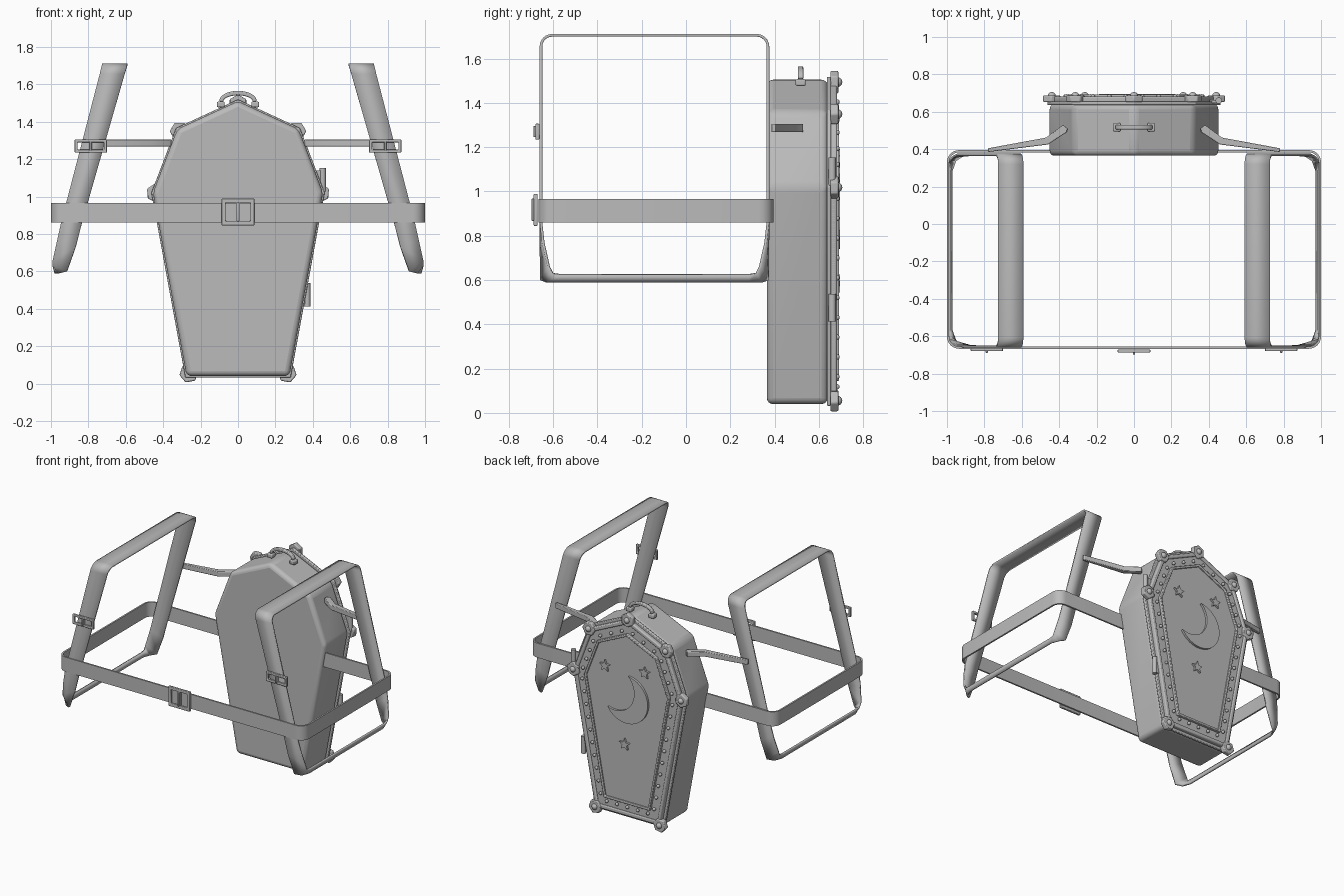
import bpy, bmesh, math
from mathutils import Vector, Matrix

if "Cube" in bpy.data.objects:
    bpy.data.objects.remove(bpy.data.objects["Cube"], do_unlink=True)

grey = bpy.data.materials.new("plain_grey")
grey.use_nodes = True
COLOUR = (0.5, 0.5, 0.5, 1)
grey.diffuse_color = COLOUR
grey.node_tree.nodes["Principled BSDF"].inputs["Base Color"].default_value = COLOUR


def finish(name, bm, bevel=0, segments=2, thickness=0):
    bmesh.ops.recalc_face_normals(bm, faces=bm.faces)
    mesh = bpy.data.meshes.new(name)
    bm.to_mesh(mesh)
    bm.free()
    mesh.materials.append(grey)
    ob = bpy.data.objects.new(name, mesh)
    bpy.context.collection.objects.link(ob)
    if thickness:
        mod = ob.modifiers.new("thickness", 'SOLIDIFY')
        mod.thickness, mod.offset = thickness, 0
    if bevel:
        mod = ob.modifiers.new("bevel", 'BEVEL')
        mod.width, mod.segments, mod.limit_method = bevel, segments, 'ANGLE'
    bpy.ops.object.select_all(action='DESELECT')
    ob.select_set(True)
    bpy.context.view_layer.objects.active = ob
    bpy.ops.object.shade_smooth_by_angle(angle=math.radians(35))
    return ob


def prism(name, outline, lo, hi, hole=None, bevel=0, segments=2, flat=False):
    """Extrude an (x, z) outline along y, or an (x, y) outline along z if flat."""
    bm = bmesh.new()

    def loop(points, d):
        return [bm.verts.new((p[0], p[1], d) if flat else (p[0], d, p[1])) for p in points]

    def bridge(a, b):
        for i in range(len(a)):
            j = (i + 1) % len(a)
            bm.faces.new((a[i], a[j], b[j], b[i]))
    a, b = loop(outline, lo), loop(outline, hi)
    bridge(a, b)
    if hole:
        c, d = loop(hole, lo), loop(hole, hi)
        for pair in ((c, d), (a, c), (b, d)):
            bridge(*pair)
    else:
        bm.faces.new(a)
        bm.faces.new(b)
    return finish(name, bm, bevel, segments)


def rect(cx, cz, w, h):
    return [(cx - w / 2, cz - h / 2), (cx + w / 2, cz - h / 2),
            (cx + w / 2, cz + h / 2), (cx - w / 2, cz + h / 2)]


def inset(points, d):
    """Move every edge of a counter-clockwise outline inward by d."""
    result = []
    for i, p in enumerate(points):
        p = Vector(p)
        e1 = (p - Vector(points[i - 1])).normalized()
        e2 = (Vector(points[(i + 1) % len(points)]) - p).normalized()
        n1, n2 = Vector((-e1.y, e1.x)), Vector((-e2.y, e2.x))
        result.append(p + (n1 + n2) * d / (1 + n1.dot(n2)))
    return result


def circle(cx, cz, r, n, start=0.0, sweep=math.tau):
    return [(cx + r * math.cos(start + sweep * i / n), cz + r * math.sin(start + sweep * i / n))
            for i in range(n)]


def domes(name, centres, y, r):
    bm = bmesh.new()
    for x, z in centres:
        bmesh.ops.create_uvsphere(bm, u_segments=12, v_segments=8, radius=r,
                                  matrix=Matrix.Translation((x, y, z)))
    return finish(name, bm)


# Coffin case
half = [(0.275, 0.04), (0.455, 1.02), (0.325, 1.36)]
coffin = half + [(0, 1.51)] + [(-x, z) for x, z in reversed(half)]
prism("case_body", coffin, 0.365, 0.64, bevel=0.028, segments=4)

# Lid: flange, rounded rim, rivet band and framed panel
prism("lid_flange", inset(coffin, -0.008), 0.636, 0.655, bevel=0.005)
prism("lid_plate", inset(coffin, 0.012), 0.65, 0.672)
prism("lid_rim", inset(coffin, 0.012), 0.65, 0.683, inset(coffin, 0.042), bevel=0.008)
prism("panel_frame", inset(coffin, 0.105), 0.668, 0.692, inset(coffin, 0.122), bevel=0.004)
prism("lid_panel", inset(coffin, 0.12), 0.665, 0.68)

# Rivets around the band
row = inset(coffin, 0.078)
spots = []
for i, p in enumerate(row):
    q = row[(i + 1) % len(row)]
    n = max(2, round((q - p).length / 0.088))
    spots += [p.lerp(q, (k + 0.5) / n) for k in range(n)]
domes("band_rivets", spots, 0.682, 0.012)

# Hexagonal corner plates with domed bolts
corners = inset(coffin, 0.015)
for p in corners:
    aim = math.atan2(p.y - 0.8, p.x)
    prism("corner_plate", circle(p.x, p.y, 0.052, 6, aim), 0.652, 0.688, bevel=0.006)
domes("corner_bolts", corners, 0.684, 0.022)

# Crescent and stars in relief
aim = math.radians(32)
spread = math.radians(63)
tip = Vector((0.175 * math.cos(spread), 0.175 * math.sin(spread)))
cut_x = 0.11
cut_r = math.hypot(tip.x - cut_x, tip.y)
a2 = math.atan2(tip.y, tip.x - cut_x)
moon = circle(0, 0, 0.175, 28, spread, math.tau - 2 * spread)
moon += circle(cut_x, 0, cut_r, 20, -a2, -(math.tau - 2 * a2))
ca, sa = math.cos(aim), math.sin(aim)
prism("crescent", [(x * ca - z * sa, 0.915 + x * sa + z * ca) for x, z in moon], 0.67, 0.696)
for cx, cz in ((0.178, 1.115), (-0.144, 1.147), (0.017, 0.58)):
    star = [(cx + r * math.sin(k * math.pi / 5), cz + r * math.cos(k * math.pi / 5))
            for k in range(10) for r in [0.02 if k % 2 else 0.044]]
    prism("star", star, 0.67, 0.695)

# Hinges on the left side
for x, z in ((0.453, 1.09), (0.37, 0.475)):
    prism("hinge_pin", circle(x, 0.66, 0.017, 14), z - 0.063, z + 0.063, flat=True)
    prism("hinge_leaf", rect(x - 0.025, z, 0.05, 0.1), 0.648, 0.662)

# Carry handle
arch = circle(0, 1.495, 0.088, 16, 0, math.pi * 16 / 15)
prism("handle_arch", [(x, 1.51 + (z - 1.495) * 0.55) for x, z in
                      circle(0, 1.495, 0.1, 17, 0, math.pi * 17 / 16)]
      + [(x, 1.505 + (z - 1.495) * 0.45) for x, z in
         circle(0, 1.495, 0.08, 17, math.pi, -math.pi * 17 / 16)],
      0.505, 0.53, bevel=0.006)
for s in (-1, 1):
    prism("handle_lug", rect(s * 0.092, 1.492, 0.042, 0.03), 0.495, 0.54, bevel=0.006)

# Waist belt: rounded rectangular band
def rounded(x0, x1, y0, y1, r, n=6):
    pts = []
    for k, (cx, cy) in enumerate(((x1 - r, y1 - r), (x0 + r, y1 - r),
                                  (x0 + r, y0 + r), (x1 - r, y0 + r))):
        pts += [(cx + r * math.cos((k + i / n) * math.pi / 2),
                 cy + r * math.sin((k + i / n) * math.pi / 2)) for i in range(n + 1)]
    return pts


prism("waist_belt", rounded(-1, 1, -0.667, 0.395, 0.065), 0.86, 0.966,
      rounded(-0.988, 0.988, -0.655, 0.383, 0.053), flat=True)


def buckle(name, cx, cz, w, h, t, y):
    frame = rect(cx, cz, w, h)
    prism(name + "_frame", frame, y - 0.018, y, inset(frame, t), bevel=0.004)
    prism(name + "_bar", rect(cx, cz, t * 0.9, h - t), y - 0.018, y - 0.002)
    prism(name + "_prong", rect(cx, cz, 0.012, h * 0.7), y - 0.027, y - 0.016, bevel=0.003)


buckle("belt_buckle", 0, 0.917, 0.175, 0.145, 0.022, -0.67)

# Shoulder straps: tapering bands that twist along the lower run
MID_Y = -0.1425
for s, side in ((1, "left"), (-1, "right")):
    run = [((0.985, -0.57, 0.625), (0.975, -0.57, 0.59)),
           ((0.986, -0.603, 0.63), (0.955, -0.625, 0.59)),
           ((0.988, -0.62, 0.66), (0.915, -0.653, 0.6)),
           ((0.965, -0.645, 0.77), (0.868, -0.655, 0.73))]
    bend = [(-0.655, 0.86)] + [(-0.605 - 0.05 * math.cos(t), 1.655 + 0.05 * math.sin(t))
                               for t in [i * math.pi / 12 for i in range(7)]]
    run += [((0.725 + 0.26 * (1.71 - z), y, z), (0.59 + 0.287 * (1.71 - z), y, z))
            for y, z in bend]
    run += [tuple((x, 2 * MID_Y - y, z) for x, y, z in pair) for pair in reversed(run)]
    bm = bmesh.new()
    rows = [[bm.verts.new((s * x, y, z)) for x, y, z in pair] for pair in run]
    for i, (a, b) in enumerate(rows):
        c, d = rows[(i + 1) % len(rows)]
        bm.faces.new((a, b, d, c))
    finish(side + "_shoulder_strap", bm, thickness=0.012)
    buckle(side + "_strap_buckle", s * 0.787, 1.27, 0.172, 0.072, 0.016, -0.662)

    # Bracket arm joining the strap to the case
    arm = [(0.355, 0.51), (0.38, 0.53), (0.47, 0.462), (0.78, 0.405),
           (0.78, 0.385), (0.46, 0.425), (0.36, 0.49)]
    prism(side + "_bracket_arm", [(s * x, y) for x, y in arm], 1.268, 1.305,
          bevel=0.004, flat=True)
